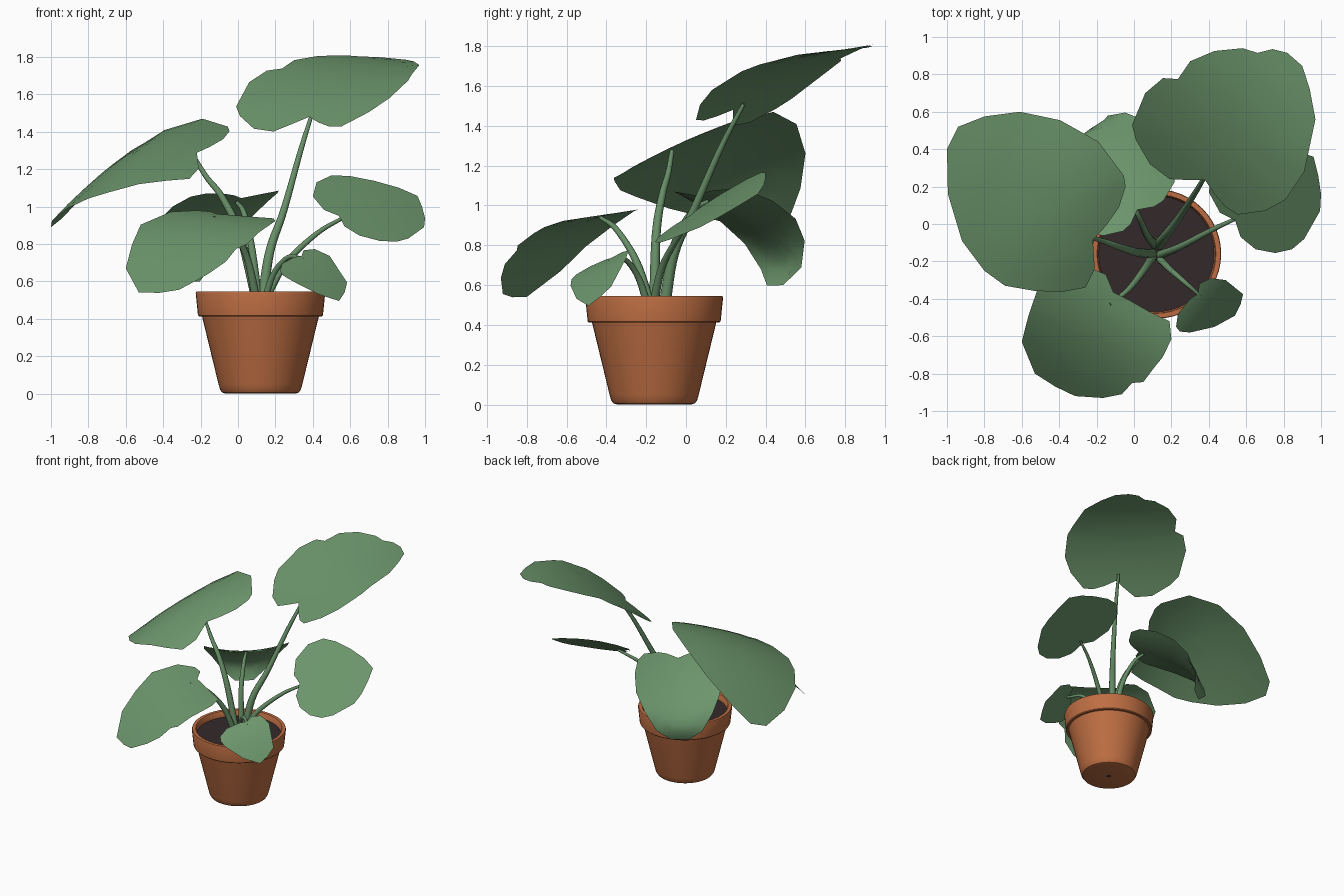
import bpy, math
from mathutils import Vector

if "Cube" in bpy.data.objects:
    bpy.data.objects.remove(bpy.data.objects["Cube"])


def material(name, rgb):
    m = bpy.data.materials.new(name)
    m.diffuse_color = (*rgb, 1)
    m.use_nodes = True
    m.node_tree.nodes["Principled BSDF"].inputs["Base Color"].default_value = m.diffuse_color
    return m


TERRACOTTA = material("terracotta", (0.51, 0.155, 0.055))
SOIL = material("dark_soil", (0.034, 0.022, 0.024))
LEAF = material("leaf_green", (0.148, 0.300, 0.148))
STEM = material("stem_green", (0.135, 0.270, 0.135))
POT_X, POT_Y = 0.12, -0.16


def add_mesh(name, verts, faces, mat, angle=None):
    me = bpy.data.meshes.new(name)
    me.from_pydata(verts, [], faces)
    me.materials.append(mat)
    ob = bpy.data.objects.new(name, me)
    bpy.context.collection.objects.link(ob)
    if angle:
        bpy.ops.object.select_all(action='DESELECT')
        ob.select_set(True)
        bpy.context.view_layer.objects.active = ob
        bpy.ops.object.shade_smooth_by_angle(angle=math.radians(angle))
    return ob


def lathe(name, profile, mat, n=48):
    """Spin an (r, z) profile about the pot axis."""
    verts, faces = [], []
    for r, z in profile:
        for i in range(n):
            a = math.tau * i / n
            verts.append((POT_X + r * math.cos(a), POT_Y + r * math.sin(a), z))
    for j in range(len(profile) - 1):
        for i in range(n):
            k = (i + 1) % n
            faces.append((j * n + i, j * n + k, (j + 1) * n + k, (j + 1) * n + i))
    return add_mesh(name, verts, faces, mat, 35)


def disc(name, r, z, mat, up=True, n=48):
    vs = [(POT_X + r * math.cos(math.tau * i / n), POT_Y + r * math.sin(math.tau * i / n), z)
          for i in range(n)]
    order = range(n) if up else range(n - 1, -1, -1)
    return add_mesh(name, vs, [tuple(order)], mat)


def leaf(name, outline, base, heading, bend, curl=0.0, twist=0.0, local=False, rings=6):
    """Plan outline lifted onto an arched surface (local: outline is along, across).
    bend = (slope along, arch along, tilt across, fold across)."""
    u = Vector(heading).normalized()
    v = Vector((u.y, -u.x))
    o = Vector(base[:2])
    a, b, m, k = bend
    pts = [o + u * p[0] + v * p[1] if local else Vector(p) for p in outline]
    n = len(pts)
    if sum(pts[i - 1].cross(pts[i]) for i in range(n)) < 0:
        pts.reverse()
    c = sum(pts, Vector((0, 0))) / n

    def lift(p):
        s, t = (p - o).dot(u), (p - o).dot(v)
        z = base[2] + a * s + b * s * s + m * t + k * t * t + twist * s * t
        q = o + u * (s - curl * max(s, 0) ** 5) + v * t
        return (q.x, q.y, z)

    verts = [lift(c)]
    for r in range(1, rings + 1):
        verts += [lift(c.lerp(p, r / rings)) for p in pts]
    faces = []
    for i in range(n):
        j = (i + 1) % n
        faces.append((0, 1 + i, 1 + j))
        for r in range(rings - 1):
            p, q = 1 + r * n, 1 + (r + 1) * n
            faces.append((p + i, q + i, q + j, p + j))
    return add_mesh(name, verts, faces, LEAF, 60)


def stem(name, path, r0, r1, sides=10, steps=6):
    """Tapered tube along a smooth curve through the path points."""
    P = [Vector(p) for p in path]
    P = [2 * P[0] - P[1]] + P + [2 * P[-1] - P[-2]]
    line = []
    for i in range(1, len(P) - 2):
        p0, p1, p2, p3 = P[i - 1:i + 3]
        for s in range(steps):
            t = s / steps
            line.append(0.5 * (2 * p1 + (p2 - p0) * t + (2 * p0 - 5 * p1 + 4 * p2 - p3) * t * t
                               + (3 * p1 - p0 - 3 * p2 + p3) * t ** 3))
    line.append(P[-2])
    verts, faces, N = [], [], len(line)
    for i, c in enumerate(line):
        d = (line[min(i + 1, N - 1)] - line[max(i - 1, 0)]).normalized()
        side = d.cross(Vector((0.3, -0.9, 0.1))).normalized()
        other = d.cross(side)
        r = r0 + (r1 - r0) * i / (N - 1)
        for k in range(sides):
            a = math.tau * k / sides
            verts.append(c + side * r * math.cos(a) + other * r * math.sin(a))
    for i in range(N - 1):
        for k in range(sides):
            j = (k + 1) % sides
            faces.append((i * sides + k, i * sides + j, (i + 1) * sides + j, (i + 1) * sides + k))
    faces.append(tuple((N - 1) * sides + k for k in range(sides)))
    return add_mesh(name, verts, faces, STEM, 50)


# Pot, soil and drain hole
lathe("pot", [(0.016, 0.004), (0.018, 0.0), (0.185, 0.0), (0.205, 0.006), (0.216, 0.022),
              (0.224, 0.05), (0.312, 0.412), (0.328, 0.412), (0.334, 0.418), (0.346, 0.535),
              (0.343, 0.545), (0.318, 0.545), (0.314, 0.54), (0.308, 0.49)], TERRACOTTA)
disc("soil", 0.312, 0.50, SOIL)
disc("drain_hole", 0.018, 0.002, SOIL, up=False)

# Tall leaf, back right
leaf("tall_leaf", [(-.01, .53), (.06, .70), (.155, .78), (.235, .775), (.30, .87), (.43, .925),
                   (.58, .94), (.66, .915), (.74, .935), (.82, .915), (.90, .845), (.94, .72),
                   (.97, .56), (.93, .37), (.91, .28), (.81, .13), (.70, .07), (.555, .05),
                   (.49, .09), (.43, .16), (.38, .235), (.29, .235), (.19, .24), (.085, .32),
                   (.01, .45)],
     (.40, .28, 1.517), (.51, .86), (.74, -.49, 0, .06), twist=-.12)
stem("tall_stem", [(.13, -.11, .49), (.17, -.06, .76), (.245, .04, .98), (.335, .18, 1.30),
                   (.40, .29, 1.51)], .030, .010)

# Large leaf, left
leaf("left_leaf", [(-.045, .20), (-.055, .26), (-.19, .44), (-.395, .555), (-.61, .60),
                   (-.80, .575), (-.94, .52), (-1.0, .40), (-.995, .16), (-.92, -.09),
                   (-.80, -.25), (-.69, -.33), (-.53, -.358), (-.385, -.363), (-.26, -.34),
                   (-.21, -.24), (-.22, -.085), (-.15, -.01), (-.08, .09)],
     (-.22, -.08, 1.29), (-.85, .53), (.28, -.78, .40, -.17), twist=.10)
stem("left_stem", [(.10, -.16, .49), (.01, -.15, .85), (-.085, -.12, 1.05),
                   (-.17, -.09, 1.16), (-.24, -.07, 1.275)], .026, .011)

# Drooping heart-shaped leaf, back
half = [(-.07, .08), (-.075, .14), (-.03, .25), (.05, .30), (.18, .325), (.33, .32),
        (.46, .26), (.60, .175), (.68, .07)]
leaf("back_leaf", [(-.03, 0)] + half + [(s, -t * .93) for s, t in reversed(half)],
     (.0, .10, 1.035), (-.6, .8), (-.36, -.42, .02, .55), curl=1.7, local=True)
stem("back_stem", [(.11, -.11, .49), (.07, -.06, .80), (.03, .03, .97),
                   (-.005, .11, 1.022)], .024, .010)

# Tilted leaf, right
leaf("right_leaf", [(.54, .02), (.46, .06), (.40, .17), (.42, .30), (.50, .38), (.60, .40),
                    (.73, .40), (.86, .39), (.96, .36), (.985, .26), (1.0, .16), (.995, .07),
                    (.91, -.08), (.845, -.135), (.755, -.155), (.65, -.135), (.57, -.07)],
     (.58, .05, .963), (.95, .3), (.05, -.18, -.60, 0))
stem("right_stem", [(.14, -.165, .49), (.25, -.12, .69), (.42, -.03, .855),
                    (.58, .045, .95)], .023, .009)

# Drooping leaf, front left
leaf("front_leaf", [(-.60, -.63), (-.567, -.50), (-.52, -.36), (-.36, -.26), (-.22, -.24),
                    (-.15, -.27), (-.11, -.365), (-.02, -.41), (.085, -.47), (.19, -.52),
                    (.20, -.615), (.155, -.71), (.11, -.765), (.05, -.845), (-.01, -.85),
                    (-.065, -.91), (-.165, -.93), (-.315, -.92), (-.42, -.87), (-.53, -.80)],
     (-.13, -.43, .945), (-.5, -.87), (-.28, -.93, .06, 0), twist=-.2)
stem("front_stem", [(.10, -.175, .49), (.05, -.25, .72), (-.03, -.35, .88),
                    (-.13, -.43, .940)], .024, .010)

# Small leaf, front right
leaf("small_leaf", [(.225, -.55), (.235, -.48), (.30, -.40), (.34, -.375), (.35, -.32),
                    (.41, -.29), (.49, -.30), (.583, -.375), (.57, -.43), (.54, -.49),
                    (.43, -.55), (.30, -.58), (.245, -.575)],
     (.36, -.38, .728), (.78, -.62), (-.65, -2.4, -.34, 0))
stem("small_stem", [(.14, -.19, .49), (.19, -.24, .64), (.27, -.31, .73),
                    (.355, -.385, .718)], .020, .009)
